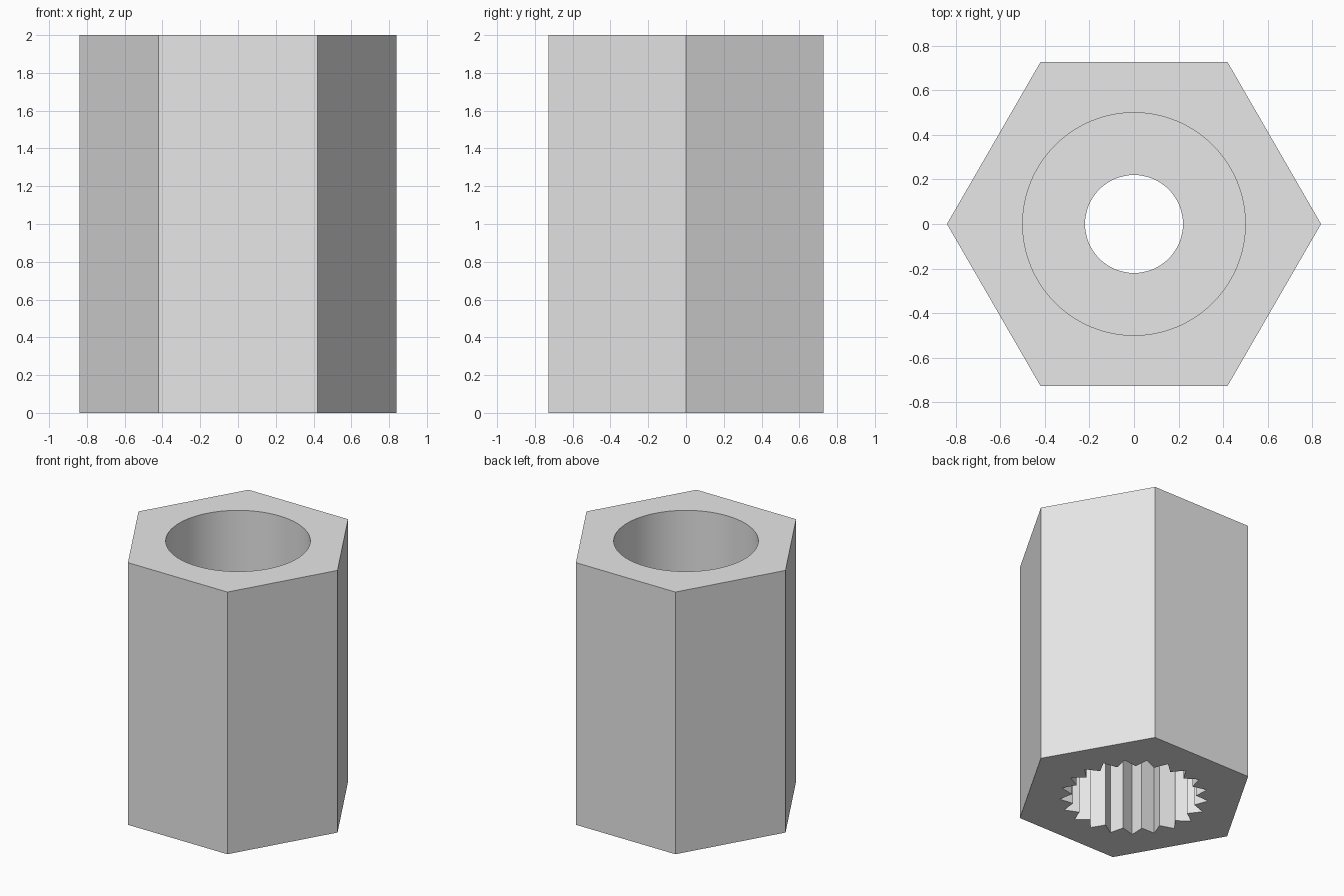
import bpy
import bmesh
from math import cos, sin, pi, radians

default = bpy.data.objects.get("Cube")
if default:
    bpy.data.objects.remove(default, do_unlink=True)

HEIGHT = 2.0
SPLINE_TOP = 0.8      # depth of the toothed socket
BORE_FLOOR = 1.0      # floor of the round bore
TEETH = 21

steel = bpy.data.materials.new("light_grey_steel")
steel.use_nodes = True
grey = (0.8, 0.8, 0.8, 1.0)
steel.diffuse_color = grey
steel.node_tree.nodes["Principled BSDF"].inputs["Base Color"].default_value = grey


def prism(name, radii, count, z0, z1):
    """Upright prism whose outline cycles through the given radii."""
    bm = bmesh.new()
    ring = []
    for i in range(count):
        a, r = 2 * pi * i / count, radii[i % len(radii)]
        ring.append(bm.verts.new((r * cos(a), r * sin(a), z0)))
    base = bm.faces.new(ring)
    top = bmesh.ops.extrude_face_region(bm, geom=[base])["geom"]
    bmesh.ops.translate(bm, vec=(0, 0, z1 - z0),
                        verts=[g for g in top if isinstance(g, bmesh.types.BMVert)])
    bmesh.ops.recalc_face_normals(bm, faces=bm.faces)
    mesh = bpy.data.meshes.new(name)
    bm.to_mesh(mesh)
    bm.free()
    obj = bpy.data.objects.new(name, mesh)
    bpy.context.collection.objects.link(obj)
    mesh.materials.append(steel)
    return obj


# Hexagonal body
body = prism("hex_socket_body", [0.84], 6, 0, HEIGHT)

# Round bore from above, toothed socket from below, pilot hole through the web
cutters = [
    prism("bore_cutter", [0.5], 96, BORE_FLOOR, HEIGHT + 0.1),
    prism("spline_cutter", [0.43, 0.515], TEETH * 2, -0.1, SPLINE_TOP),
    prism("pilot_hole_cutter", [0.22], 64, SPLINE_TOP - 0.1, BORE_FLOOR + 0.1),
]

bpy.ops.object.select_all(action='DESELECT')
body.select_set(True)
bpy.context.view_layer.objects.active = body
for cutter in cutters:
    cutter.hide_render = True
    mod = body.modifiers.new(cutter.name, 'BOOLEAN')
    mod.operation = 'DIFFERENCE'
    mod.solver = 'EXACT'
    mod.object = cutter
    bpy.ops.object.modifier_apply(modifier=mod.name)
    bpy.data.objects.remove(cutter, do_unlink=True)

# Smooth round walls, crisp edges elsewhere
bpy.ops.object.shade_smooth_by_angle(angle=radians(30))
